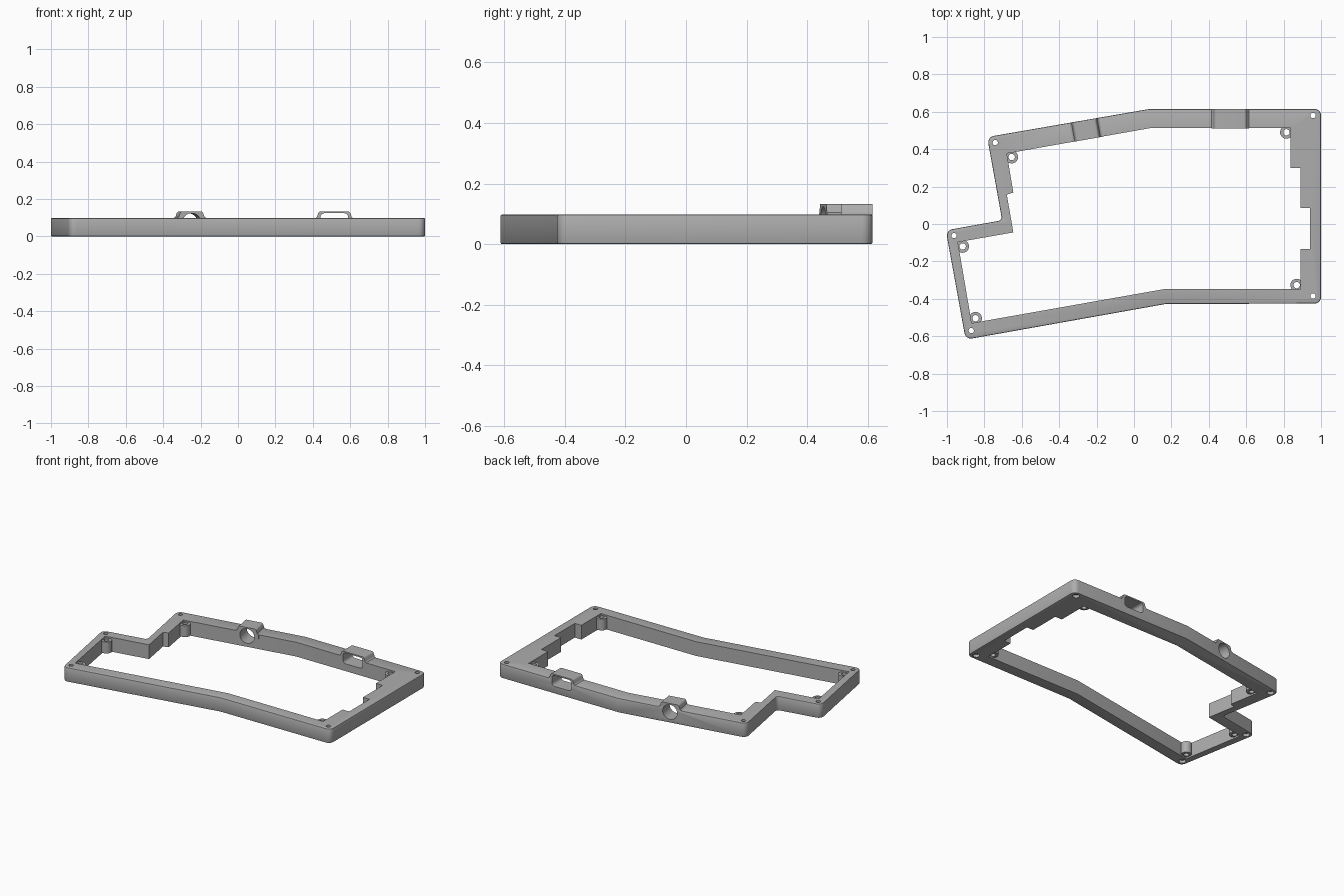
import bpy, bmesh, math
from mathutils import Vector, Matrix

if "Cube" in bpy.data.objects:
    bpy.data.objects.remove(bpy.data.objects["Cube"])

grey = bpy.data.materials.new("mid grey")
grey.use_nodes = True
COLOUR = (0.42, 0.42, 0.42, 1)
grey.diffuse_color = COLOUR
grey.node_tree.nodes["Principled BSDF"].inputs["Base Color"].default_value = COLOUR

HEIGHT = 0.098
TILT = math.radians(10)


def rounded(corners, segments=6):
    """Turn (x, y, radius) corners into an outline with filleted corners."""
    out = []
    n = len(corners)
    for i, (x, y, r) in enumerate(corners):
        p = Vector((x, y))
        if r == 0:
            out.append(p)
            continue
        a = (Vector(corners[i - 1][:2]) - p).normalized()
        b = (Vector(corners[(i + 1) % n][:2]) - p).normalized()
        half = a.angle(b) / 2
        centre = p + (a + b).normalized() * (r / math.sin(half))
        start = p + a * (r / math.tan(half)) - centre
        end = p + b * (r / math.tan(half)) - centre
        sweep = start.angle_signed(end)
        for k in range(segments + 1):
            out.append(centre + Matrix.Rotation(-sweep * k / segments, 2) @ start)
    return out


def add_prism(bm, outline, low, high, matrix=Matrix()):
    """Extrude a flat outline along local z."""
    base = bm.faces.new([bm.verts.new(matrix @ Vector((p[0], p[1], low))) for p in outline])
    top = bmesh.ops.extrude_face_region(bm, geom=[base])["geom"]
    move = matrix.to_3x3() @ Vector((0, 0, high - low))
    bmesh.ops.translate(bm, vec=move, verts=[v for v in top if isinstance(v, bmesh.types.BMVert)])


def circle(x, y, r, n=28):
    return [(x + r * math.cos(math.tau * k / n), y + r * math.sin(math.tau * k / n)) for k in range(n)]


def make(name, bm):
    bmesh.ops.recalc_face_normals(bm, faces=bm.faces)
    mesh = bpy.data.meshes.new(name)
    bm.to_mesh(mesh)
    bm.free()
    mesh.materials.append(grey)
    obj = bpy.data.objects.new(name, mesh)
    bpy.context.collection.objects.link(obj)
    return obj


def apply_modifier(obj, mod):
    bpy.context.view_layer.objects.active = obj
    bpy.ops.object.modifier_apply(modifier=mod.name)


def combine(target, tool, operation):
    tool.hide_render = True
    mod = target.modifiers.new("combine", "BOOLEAN")
    mod.operation = operation
    mod.solver = "EXACT"
    mod.object = tool
    apply_modifier(target, mod)
    bpy.data.objects.remove(tool)


# Outer body with softened rims
outer = [(-0.785, 0.465, 0.035), (0.083, 0.615, 0), (1, 0.615, 0.035), (1, -0.425, 0.035),
         (0.167, -0.428, 0), (-0.9, -0.618, 0.035), (-1.006, -0.034, 0.035), (-0.705, 0.02, 0.02)]
bm = bmesh.new()
add_prism(bm, rounded(outer), 0, HEIGHT)
frame = make("case_frame", bm)
bevel = frame.modifiers.new("rim", "BEVEL")
bevel.width = 0.006
bevel.segments = 2
bevel.limit_method = "ANGLE"
bevel.angle_limit = math.radians(50)
apply_modifier(frame, bevel)

# Stepped inner opening
inner = [(-0.68, 0.377), (0.083, 0.512), (0.838, 0.512), (0.838, 0.3), (0.89, 0.3),
         (0.89, 0.085), (0.94, 0.085), (0.94, -0.135), (0.89, -0.135), (0.89, -0.347),
         (0.167, -0.347), (-0.868, -0.53), (-0.942, -0.097), (-0.645, -0.045),
         (-0.68, 0.157), (-0.645, 0.168)]
bm = bmesh.new()
add_prism(bm, inner, -0.1, 0.3)
combine(frame, make("opening_cutter", bm), "DIFFERENCE")

# Screw bosses in the inner corners
bosses = [(-0.654, 0.358), (0.815, 0.49), (0.87, -0.327), (-0.847, -0.504), (-0.916, -0.12)]
bm = bmesh.new()
for x, y in bosses:
    add_prism(bm, circle(x, y, 0.034), 0.01, 0.088)
combine(frame, make("screw_bosses", bm), "UNION")

# Raised hoods over the two ports; local axes: x along wall, y up, z inward
upright = Matrix.Rotation(math.radians(90), 4, "X")
round_place = Matrix.Translation((-0.266, 0.5545, 0)) @ Matrix.Rotation(TILT, 4, "Z") @ upright
slot_place = Matrix.Translation((0.515, 0.615, 0)) @ upright


def hood(base, top):
    return rounded([(-base, 0.07, 0), (base, 0.07, 0), (base, HEIGHT, 0), (top + 0.01, 0.104, 0),
                    (top, 0.133, 0.014), (-top, 0.133, 0.014), (-top - 0.01, 0.104, 0),
                    (-base, HEIGHT, 0)])


bm = bmesh.new()
add_prism(bm, hood(0.08, 0.06), 0.0005, 0.1035, round_place)
add_prism(bm, hood(0.1, 0.083), 0.0005, 0.1035, slot_place)
combine(frame, make("port_hoods", bm), "UNION")

# Round and slot-shaped port openings
slot = [(-0.074, 0.05, 0.02), (0.074, 0.05, 0.02), (0.074, 0.124, 0.02), (-0.074, 0.124, 0.02)]
bm = bmesh.new()
add_prism(bm, circle(0, 0.074, 0.05, 40), -0.1, 0.2, round_place)
add_prism(bm, rounded(slot), -0.1, 0.2, slot_place)
combine(frame, make("port_cutter", bm), "DIFFERENCE")

# Screw holes, with wider recesses under the corner holes
corners = [(-0.742, 0.435), (0.957, 0.58), (0.957, -0.385), (-0.87, -0.57), (-0.962, -0.062)]
bm = bmesh.new()
for x, y in corners:
    add_prism(bm, circle(x, y, 0.014), -0.1, 0.2)
for x, y in bosses:
    add_prism(bm, circle(x, y, 0.017), -0.1, 0.2)
combine(frame, make("hole_cutter", bm), "DIFFERENCE")
bm = bmesh.new()
for x, y in corners:
    add_prism(bm, circle(x, y, 0.022), -0.1, 0.02)
combine(frame, make("recess_cutter", bm), "DIFFERENCE")

# Smooth the fillets and holes, keep hard edges
bpy.ops.object.select_all(action="DESELECT")
frame.select_set(True)
bpy.context.view_layer.objects.active = frame
bpy.ops.object.shade_smooth_by_angle(angle=math.radians(28))
